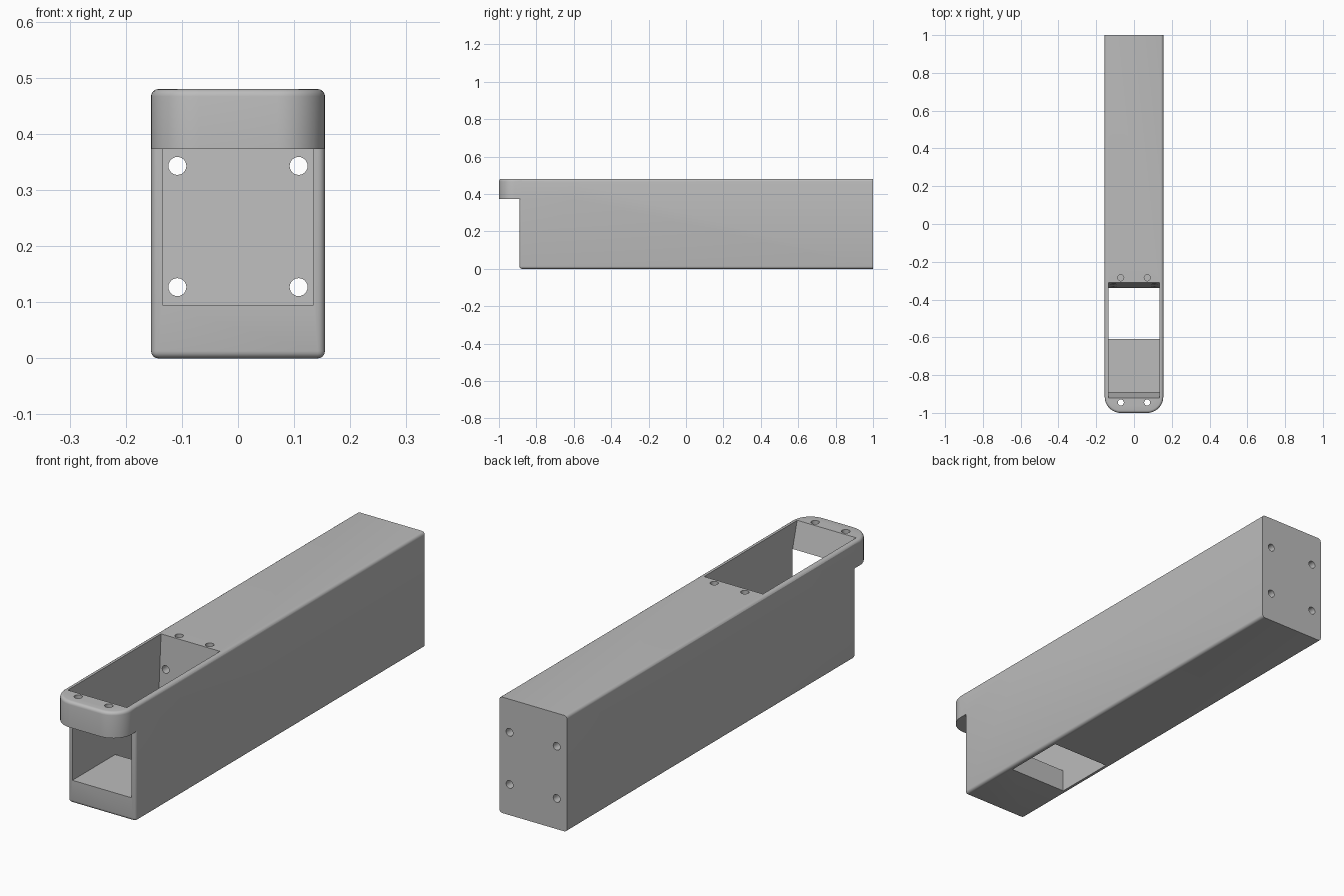
import bpy, bmesh, math

cube = bpy.data.objects.get("Cube")
if cube:
    bpy.data.objects.remove(cube)

HALF, TOP, BACK = 0.155, 0.48, 1.0      # outer shell
FRONT, LIP_Z = -0.89, 0.373             # body front and underside of the lip
INNER, FLOOR = 0.135, 0.095             # cavity half width and floor height
EDGE = 0.013

grey = bpy.data.materials.new("plain grey")
grey.use_nodes = True
grey.diffuse_color = (0.5, 0.5, 0.5, 1)
grey.node_tree.nodes["Principled BSDF"].inputs["Base Color"].default_value = (0.5, 0.5, 0.5, 1)


def prism(name, points, axis, low, high, round_edge=None):
    """Extrude a 2D outline along x (y,z outline) or z (x,y outline), rounding chosen edges."""
    bm = bmesh.new()
    place = (lambda a, b: (low, a, b)) if axis == "x" else (lambda a, b: (a, b, low))
    face = bm.faces.new([bm.verts.new(place(a, b)) for a, b in points])
    out = bmesh.ops.extrude_face_region(bm, geom=[face])
    shift = (high - low, 0, 0) if axis == "x" else (0, 0, high - low)
    bmesh.ops.translate(bm, vec=shift, verts=[v for v in out["geom"] if isinstance(v, bmesh.types.BMVert)])
    bmesh.ops.recalc_face_normals(bm, faces=bm.faces)
    if round_edge:
        edges = [e for e in bm.edges if round_edge(*e.verts)]
        bmesh.ops.bevel(bm, geom=edges, offset=EDGE, segments=4, profile=0.5, affect="EDGES")
    return finish(name, bm)


def finish(name, bm):
    mesh = bpy.data.meshes.new(name)
    bm.to_mesh(mesh)
    bm.free()
    mesh.materials.append(grey)
    obj = bpy.data.objects.new(name, mesh)
    bpy.context.collection.objects.link(obj)
    return obj


def drill(name, x, start, end, radius=0.016):
    """Round cutter between two points sharing x; points are (y, z)."""
    bm = bmesh.new()
    length = math.dist(start, end)
    bmesh.ops.create_cone(bm, cap_ends=True, segments=24, radius1=radius, radius2=radius, depth=length)
    obj = finish(name, bm)
    obj.location = (x, (start[0] + end[0]) / 2, (start[1] + end[1]) / 2)
    if start[1] == end[1]:
        obj.rotation_euler.x = math.pi / 2
    return obj


def combine(target, other, operation):
    mod = target.modifiers.new(other.name, "BOOLEAN")
    mod.operation, mod.solver, mod.object = operation, "EXACT", other
    other.hide_render = True
    other.hide_set(True)


# Long body: every edge rounded except around the flat back end
def at_back(v):
    return v.co.y > BACK - 0.001


housing = prism("housing", [(FRONT, 0), (BACK, 0), (BACK, TOP), (FRONT, TOP)], "x", -HALF, HALF,
                lambda a, b: not (at_back(a) and at_back(b)))

# Overhanging lip with two rounded front corners and a softened top rim
radius, lip_back = 0.085, -0.6
outline = [(HALF, lip_back), (-HALF, lip_back)]
for side, first in ((-1, 180), (1, 270)):
    for i in range(13):
        a = math.radians(first + 90 * i / 12)
        outline.append((side * (HALF - radius) + radius * math.cos(a), -1 + radius + radius * math.sin(a)))


def top_rim(a, b):
    return min(a.co.z, b.co.z) > TOP - 0.001 and min(a.co.y, b.co.y) < lip_back - 0.001


lip = prism("lip", outline, "z", LIP_Z, TOP, top_rim)
combine(housing, lip, "UNION")

# Cavity: open at the top and front, with a hole through the bottom and sloped ends
cavity = prism("cavity_cutter", [
    (-0.923, TOP + 0.01), (FRONT, LIP_Z), (-1.1, LIP_Z), (-1.1, FLOOR), (-0.61, FLOOR),
    (-0.61, -0.01), (-0.34, -0.01), (-0.31, TOP + 0.01)], "x", -INNER, INNER)
combine(housing, cavity, "DIFFERENCE")

# Screw holes: through the lip, blind behind the opening, and along the body
for x in (-0.07, 0.07):
    combine(housing, drill("lip_hole_cutter", x, (-0.945, 0.3), (-0.945, 0.6)), "DIFFERENCE")
    combine(housing, drill("top_hole_cutter", x, (-0.285, 0.385), (-0.285, 0.6)), "DIFFERENCE")
for x in (-0.108, 0.108):
    for z in (0.127, 0.343):
        combine(housing, drill("long_hole_cutter", x, (-0.45, z), (1.1, z)), "DIFFERENCE")

# Apply the cuts, drop the helpers and smooth the rounded edges
bpy.context.view_layer.update()
result = bpy.data.meshes.new_from_object(housing.evaluated_get(bpy.context.evaluated_depsgraph_get()))
helpers = [m.object for m in housing.modifiers]
housing.modifiers.clear()
housing.data = result
for helper in helpers:
    bpy.data.objects.remove(helper)
bpy.ops.object.select_all(action="DESELECT")
housing.select_set(True)
bpy.context.view_layer.objects.active = housing
bpy.ops.object.shade_smooth_by_angle(angle=math.radians(30))
